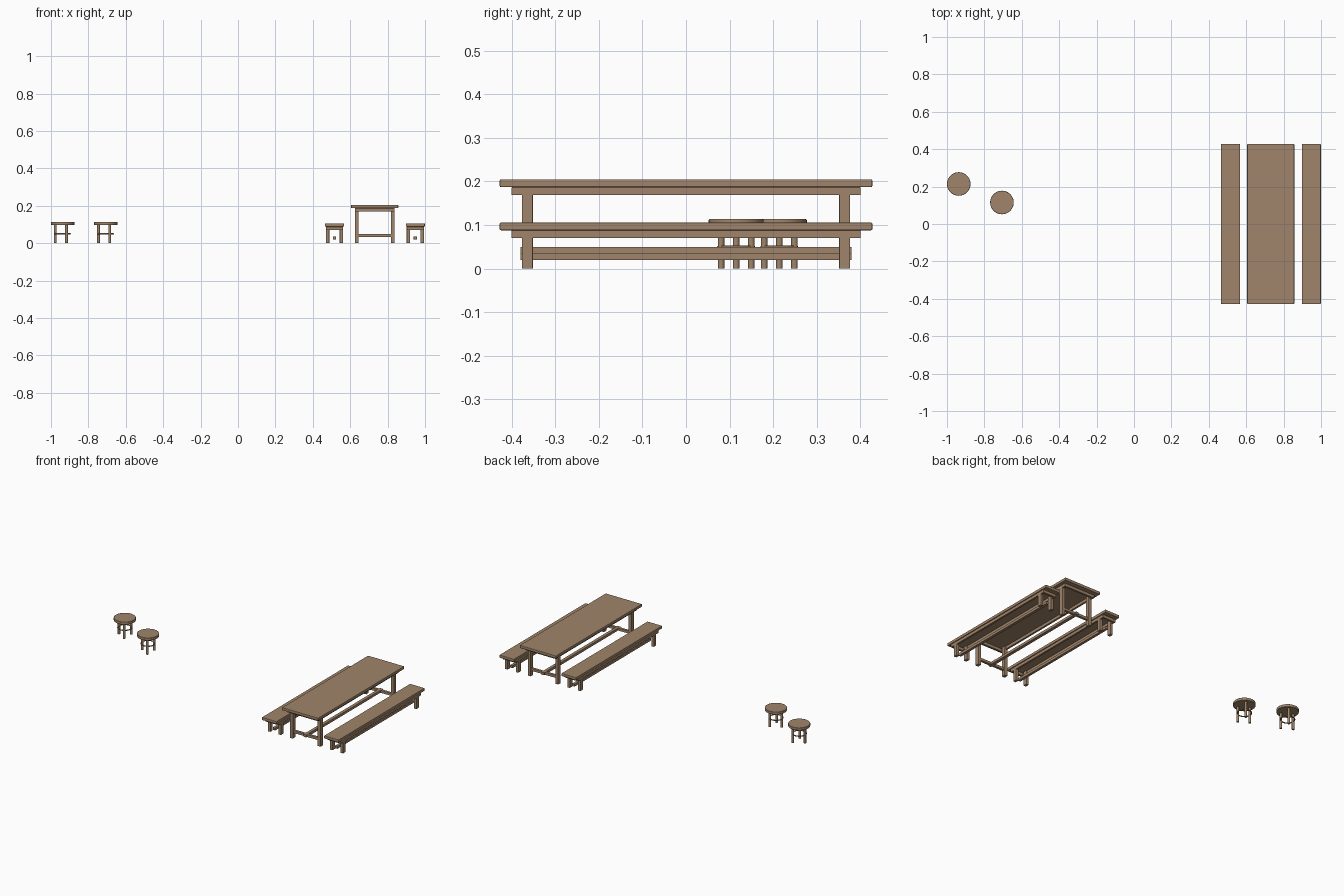
import bpy
from math import cos, sin, pi

cube = bpy.data.objects.get("Cube")
if cube:
    bpy.data.objects.remove(cube, do_unlink=True)

wood = bpy.data.materials.new("brown wood")
wood.use_nodes = True
COLOUR = (0.35, 0.235, 0.145, 1)
wood.diffuse_color = COLOUR
wood.node_tree.nodes["Principled BSDF"].inputs["Base Color"].default_value = COLOUR


def finish(name, bevel=0):
    ob = bpy.context.object
    ob.name = name
    ob.data.materials.append(wood)
    if bevel:
        mod = ob.modifiers.new("soft edges", "BEVEL")
        mod.width = bevel
        mod.segments = 2
        mod.limit_method = "ANGLE"
    return ob


def box(name, centre, size, bevel=0.001):
    bpy.ops.mesh.primitive_cube_add(size=1, location=centre)
    bpy.context.object.scale = size
    bpy.ops.object.transform_apply(location=False, rotation=False, scale=True)
    return finish(name, bevel)


def cylinder(name, centre, radius, height, sides, bevel=0):
    bpy.ops.mesh.primitive_cylinder_add(vertices=sides, radius=radius, depth=height, location=centre)
    bpy.ops.object.shade_smooth_by_angle()
    return finish(name, bevel)


def trestle(name, x, half, top, frame, leg, rail_z, rail):
    """Plank top on an apron frame, four square legs and a long floor rail."""
    length, thick, apron = 0.855, 0.018, 0.018
    under = top - thick
    box(name + "_top", (x, 0, top - thick / 2), (2 * half, length, thick), 0.003)
    az = under - apron / 2
    for s in (-1, 1):
        # apron frame
        box(name + "_side_apron", (x + s * (frame - 0.006), 0, az), (0.012, 0.8, apron))
        box(name + "_end_apron", (x, s * 0.394, az), (2 * frame - 0.024, 0.012, apron))
        # legs
        for t in (-1, 1):
            box(name + "_leg", (x + s * (frame - leg / 2), t * 0.364, under / 2), (leg, 0.025, under))
    box(name + "_long_rail", (x, 0, rail_z), (rail, 0.76, 0.016))


# dining table with a cross rail at each end
TABLE_X = 0.731
trestle("table", TABLE_X, 0.126, 0.205, 0.106, 0.02, 0.042, 0.02)
for side in (-1, 1):
    box("table_cross_rail", (TABLE_X, side * 0.364, 0.042), (0.18, 0.016, 0.016))

# two benches beside the table
for label, bx in (("right", 0.516), ("left", 0.948)):
    trestle(label + "_bench", bx, 0.051, 0.106, 0.046, 0.018, 0.028, 0.017)


# round stools with three legs and a foot ring
def stool(name, x, y):
    cylinder(name + "_seat", (x, y, 0.105), 0.063, 0.017, 48, 0.002)
    for i in range(3):
        a = pi + i * 2 * pi / 3
        cylinder(name + "_leg", (x + 0.04 * cos(a), y + 0.04 * sin(a), 0.049), 0.0075, 0.098, 16)
    bpy.ops.mesh.primitive_torus_add(location=(x, y, 0.05), major_radius=0.04, minor_radius=0.0035,
                                     major_segments=40, minor_segments=8)
    bpy.ops.object.shade_smooth_by_angle()
    finish(name + "_foot_ring")


stool("outer_stool", -0.937, 0.214)
stool("inner_stool", -0.706, 0.115)
